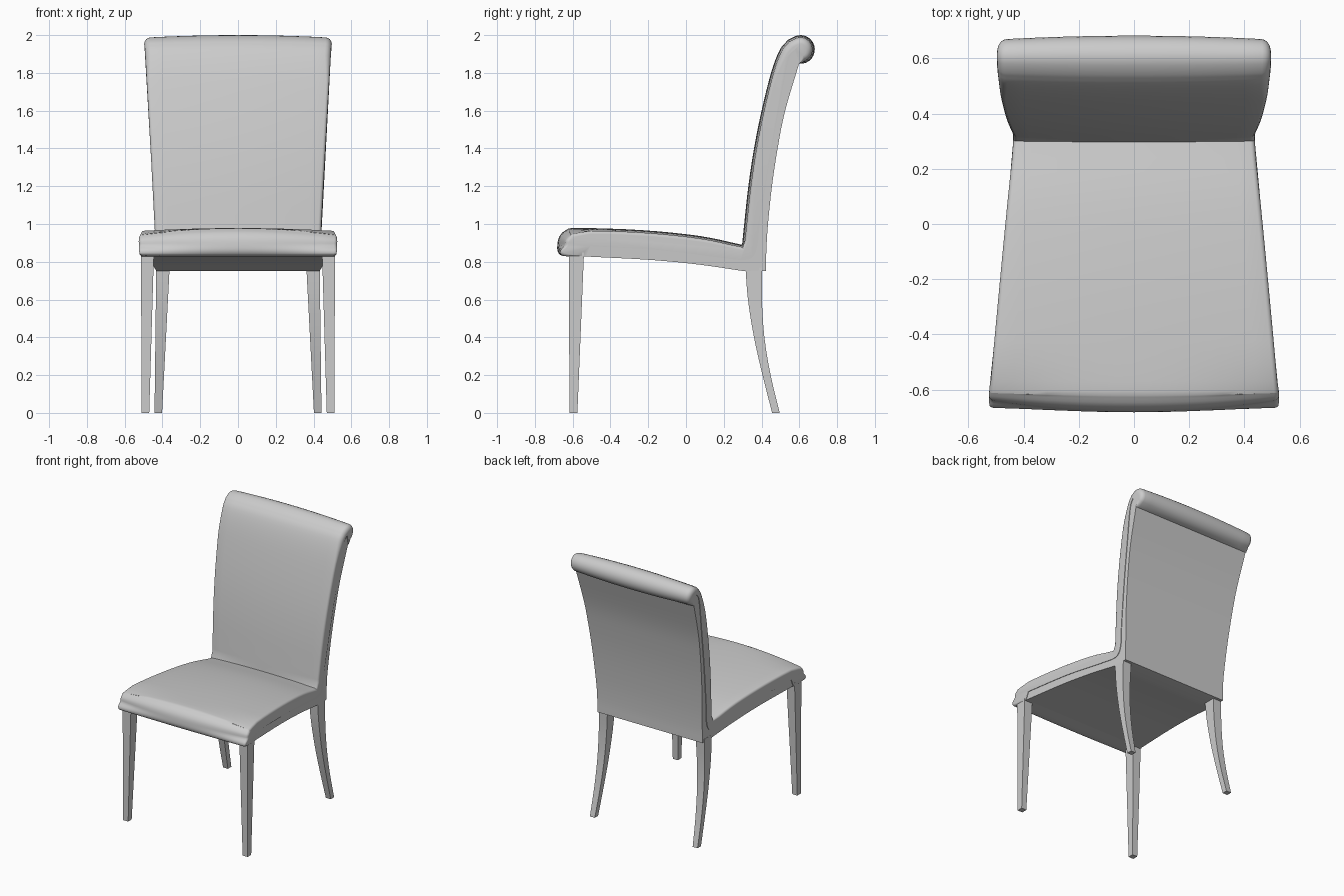
import bpy, bmesh, math
from mathutils import Vector

if "Cube" in bpy.data.objects:
    bpy.data.objects.remove(bpy.data.objects["Cube"])

grey = bpy.data.materials.new("light grey")
grey.use_nodes = True
GREY = (0.6, 0.6, 0.6, 1)
grey.diffuse_color = GREY
grey.node_tree.nodes["Principled BSDF"].inputs["Base Color"].default_value = GREY


def clamp(t):
    return max(0.0, min(1.0, t))


def spline(points, steps=4):
    """Smooth run through (y, z) points."""
    p = [Vector(q) for q in points]
    p = [2 * p[0] - p[1]] + p + [2 * p[-1] - p[-2]]
    run = []
    for a, b, c, d in zip(p, p[1:], p[2:], p[3:]):
        for i in range(steps):
            t = i / steps
            run.append(0.5 * (2 * b + (c - a) * t + (2 * a - 5 * b + 4 * c - d) * t * t
                              + (3 * b - a - 3 * c + d) * t ** 3))
    return run + [p[-2]]


def half_width(p):
    """The seat widens to the front, the back widens to the top."""
    return 0.435 + max(0, 0.32 - p.y) * 0.0895 + max(0, p.z - 0.9) * 0.056


def loft(name, rings, angle=35):
    """Skin equal closed rings of points and cap both ends."""
    bm = bmesh.new()
    rows = [[bm.verts.new(p) for p in ring] for ring in rings]
    n = len(rows[0])
    for r, s in zip(rows, rows[1:]):
        for i in range(n):
            j = (i + 1) % n
            bm.faces.new((r[i], r[j], s[j], s[i]))
    bm.faces.new(rows[0][::-1])
    bm.faces.new(rows[-1])
    bmesh.ops.recalc_face_normals(bm, faces=bm.faces)
    mesh = bpy.data.meshes.new(name)
    bm.to_mesh(mesh)
    bm.free()
    mesh.materials.append(grey)
    obj = bpy.data.objects.new(name, mesh)
    bpy.context.collection.objects.link(obj)
    bpy.ops.object.select_all(action='DESELECT')
    obj.select_set(True)
    bpy.context.view_layer.objects.active = obj
    bpy.ops.object.shade_smooth_by_angle(angle=math.radians(angle))
    return obj


# Side profiles
seat_run = spline([(-0.53, 0.828), (-0.645, 0.83), (-0.677, 0.85), (-0.681, 0.89), (-0.67, 0.935),
                   (-0.635, 0.968), (-0.57, 0.979), (-0.24, 0.968), (0.07, 0.937), (0.297, 0.89)])
back_run = spline([(0.297, 0.89), (0.308, 1.0), (0.33, 1.2), (0.36, 1.4), (0.4, 1.6),
                   (0.45, 1.8), (0.495, 1.92), (0.54, 1.975)])
roll_run = [Vector((0.606 + 0.076 * math.cos(a), 1.924 + 0.076 * math.sin(a)))
            for a in (math.radians(115 - 14 * i) for i in range(16))]
seam = spline([(-0.508, 0.883), (-0.14, 0.862), (0.18, 0.822), (0.31, 0.81), (0.36, 0.835),
               (0.38, 0.9), (0.39, 1.0), (0.42, 1.2), (0.453, 1.4), (0.49, 1.6),
               (0.54, 1.86), (0.577, 1.925)])
underside = spline([(0.31, 0.75), (0.07, 0.785), (-0.19, 0.81), (-0.53, 0.828)])
rear = spline([(0.602, 1.86), (0.525, 1.6), (0.485, 1.4), (0.455, 1.2), (0.434, 1.0),
               (0.425, 0.85), (0.424, 0.75)])

# Upholstery: seat, back and rolled top, crowned and rounded towards the sides
outer = seat_run + back_run[1:] + roll_run
stations = [(i / 8, 0) for i in range(-7, 8)]
rounding = [(1, math.radians(a)) for a in (0, 22, 45, 68, 90)]
stations = [(-s, a) for s, a in rounding[::-1]] + stations + rounding


def upholstery_ring(side, angle):
    ring = []
    for i, p in enumerate(outer):
        q, r = outer[max(i - 1, 0)], outer[min(i + 1, len(outer) - 1)]
        d = (r - q).normalized()
        inward = Vector((d.y, -d.x))
        y, z = p
        w = half_width(Vector((0, y, z)))
        radius = 0.016 + 0.016 * clamp((z - 1.75) / 0.15)
        x = side * (w - radius) + (math.copysign(radius, side) * math.sin(angle) if angle else 0)
        crown = (0.014 + 0.028 * clamp((-0.5 - y) / 0.15)) * clamp((z - 0.83) / 0.06)
        fade = min(1, i / 4, (len(outer) - 1 - i) / 2)
        move = crown * (x / w) ** 2 + radius * (1 - math.cos(angle))
        p = p + inward * move * fade
        ring.append(Vector((x, p.x, p.y)))
    for p in seam[::-1]:
        w = half_width(Vector((0, p.x, p.y)))
        radius = 0.016 + 0.016 * clamp((p.y - 1.75) / 0.15)
        x = side * (w - radius) + (math.copysign(radius, side) * math.sin(angle) if angle else 0)
        ring.append(Vector((x, p.x, p.y)))
    return ring


loft("upholstery", [upholstery_ring(s, a) for s, a in stations])

# Frame rail and back panel, set in slightly behind the seam
frame_profile = seam + rear + underside
loft("frame", [[Vector((s * (half_width(Vector((0, p.x, p.y))) - 0.004), p.x, p.y))
                for p in frame_profile] for s in (-1, 1)])


# Legs: each level is (z, y front, y back, x inner, x outer)
def leg(name, levels, side):
    loft(name, [[Vector((side * x, y, z)) for x, y in ((xi, yf), (xo, yf), (xo, yb), (xi, yb))]
                for z, yf, yb, xi, xo in levels], 30)


front_levels = [(0.85, -0.62, -0.54, 0.445, 0.513), (0, -0.617, -0.575, 0.47, 0.511)]
fronts = spline([(0.77, 0.315), (0.6, 0.328), (0.4, 0.36), (0.2, 0.405), (0, 0.456)], 3)
backs = spline([(0.77, 0.404), (0.6, 0.402), (0.4, 0.415), (0.2, 0.448), (0, 0.496)], 3)
rear_levels = [(f.x, f.y, b.y, 0.402 - 0.052 * f.x, 0.442 - 0.012 * f.x)
               for f, b in zip(fronts, backs)]
for label, side in (("left", 1), ("right", -1)):
    leg("front_leg_" + label, front_levels, side)
    leg("rear_leg_" + label, rear_levels, side)
